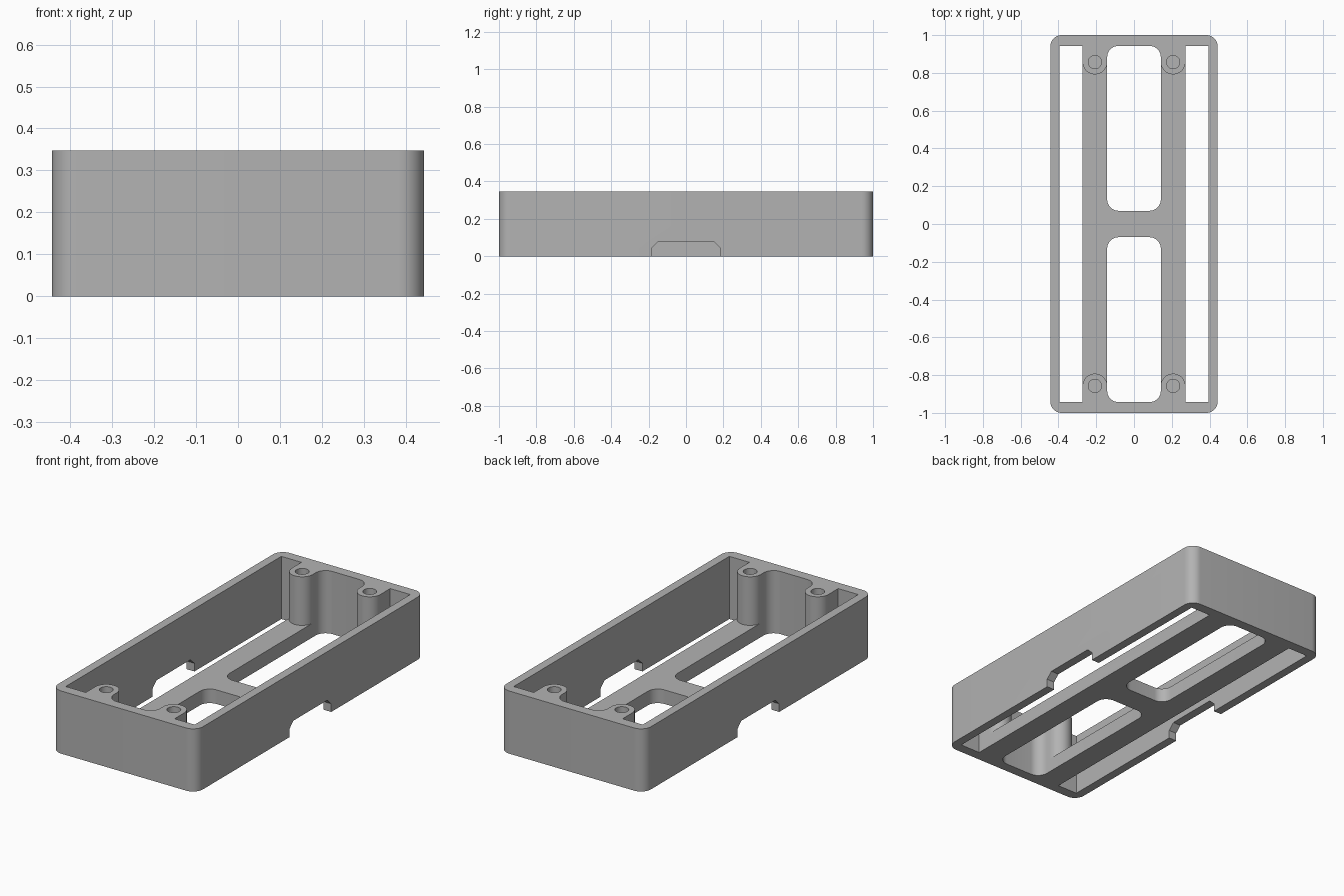
import bpy, bmesh
from math import cos, sin, pi

cube = bpy.data.objects.get("Cube")
if cube:
    bpy.data.objects.remove(cube, do_unlink=True)

HALF_X, HALF_Y, HEIGHT = 0.443, 1.0, 0.347
FLOOR = 0.078
IN_X, IN_Y = 0.395, 0.943          # inside of the walls
RAIL_IN, RAIL_OUT = 0.142, 0.272   # floor rails
BOSS_X, BOSS_Y, BOSS_R = 0.207, 0.857, 0.065
ROUND = 0.06

grey = bpy.data.materials.new("grey plastic")
grey.use_nodes = True
color = (0.45, 0.45, 0.45, 1)
grey.diffuse_color = color
grey.node_tree.nodes["Principled BSDF"].inputs["Base Color"].default_value = color


def arc(cx, cy, r, start, end, steps):
    angles = [start + (end - start) * i / steps for i in range(steps + 1)]
    return [(cx + r * cos(a), cy + r * sin(a)) for a in angles]


def rounded_rect(x0, x1, y0, y1, r):
    centres = [(x1 - r, y1 - r), (x0 + r, y1 - r), (x0 + r, y0 + r), (x1 - r, y0 + r)]
    return [p for i, (cx, cy) in enumerate(centres)
            for p in arc(cx, cy, r, i * pi / 2, (i + 1) * pi / 2, 10)]


def rect(x0, x1, y0, y1):
    return [(x0, y0), (x1, y0), (x1, y1), (x0, y1)]


def prism(name, outline, low, high, axis="z"):
    """Extrude an outline along z, or a (y, z) outline along x."""
    def place(p, d):
        return (p[0], p[1], d) if axis == "z" else (d, p[0], p[1])
    bm = bmesh.new()
    bottom = bm.faces.new([bm.verts.new(place(p, low)) for p in outline])
    out = bmesh.ops.extrude_face_region(bm, geom=[bottom])
    shift = (0, 0, high - low) if axis == "z" else (high - low, 0, 0)
    bmesh.ops.translate(bm, vec=shift,
                        verts=[v for v in out["geom"] if isinstance(v, bmesh.types.BMVert)])
    bmesh.ops.recalc_face_normals(bm, faces=bm.faces)
    mesh = bpy.data.meshes.new(name)
    bm.to_mesh(mesh)
    bm.free()
    mesh.materials.append(grey)
    obj = bpy.data.objects.new(name, mesh)
    bpy.context.collection.objects.link(obj)
    return obj


# Solid rounded block that becomes the tray
tray = prism("tray", rounded_rect(-HALF_X, HALF_X, -HALF_Y, HALF_Y, ROUND), 0, HEIGHT)
cutters = []

# Cavity above the floor, ending in curves around the screw posts
half = [(-0.3, BOSS_Y)]
for side in (-1, 1):
    half += arc(side * BOSS_X, BOSS_Y, BOSS_R, pi, 2 * pi, 24)
half.append((0.3, BOSS_Y))
cavity = half + [(x, -y) for x, y in reversed(half)]
cutters.append(prism("cavity_cutter", cavity, FLOOR, 0.5))

for side in (-1, 1):
    # Long slot beside each floor rail
    x0, x1 = sorted((side * RAIL_OUT, side * IN_X))
    cutters.append(prism("slot_cutter", rect(x0, x1, -IN_Y, IN_Y), -0.1, 0.5))
    # Rounded window in each half of the floor
    y0, y1 = sorted((side * 0.07, side * IN_Y))
    cutters.append(prism("window_cutter",
                         rounded_rect(-RAIL_IN, RAIL_IN, y0, y1, ROUND), -0.1, 0.5))
    # Blind screw holes in the posts
    for end in (-1, 1):
        hole = arc(side * BOSS_X, end * BOSS_Y, 0.035, 0, 2 * pi, 32)[:-1]
        cutters.append(prism("screw_hole_cutter", hole, FLOOR, 0.5))
    # Chamfered notch under each side wall
    notch = [(-0.183, -0.1), (0.183, -0.1), (0.183, 0.045),
             (0.148, FLOOR), (-0.148, FLOOR), (-0.183, 0.045)]
    x0, x1 = sorted((side * 0.35, side * 0.5))
    cutters.append(prism("notch_cutter", notch, x0, x1, "x"))

bpy.ops.object.select_all(action="DESELECT")
bpy.context.view_layer.objects.active = tray
tray.select_set(True)
for cutter in cutters:
    cutter.hide_render = True
    mod = tray.modifiers.new("cut", "BOOLEAN")
    mod.operation, mod.solver, mod.object = "DIFFERENCE", "EXACT", cutter
    bpy.ops.object.modifier_apply(modifier=mod.name)
    bpy.data.objects.remove(cutter, do_unlink=True)

bpy.ops.object.shade_smooth_by_angle(angle=pi / 6)
